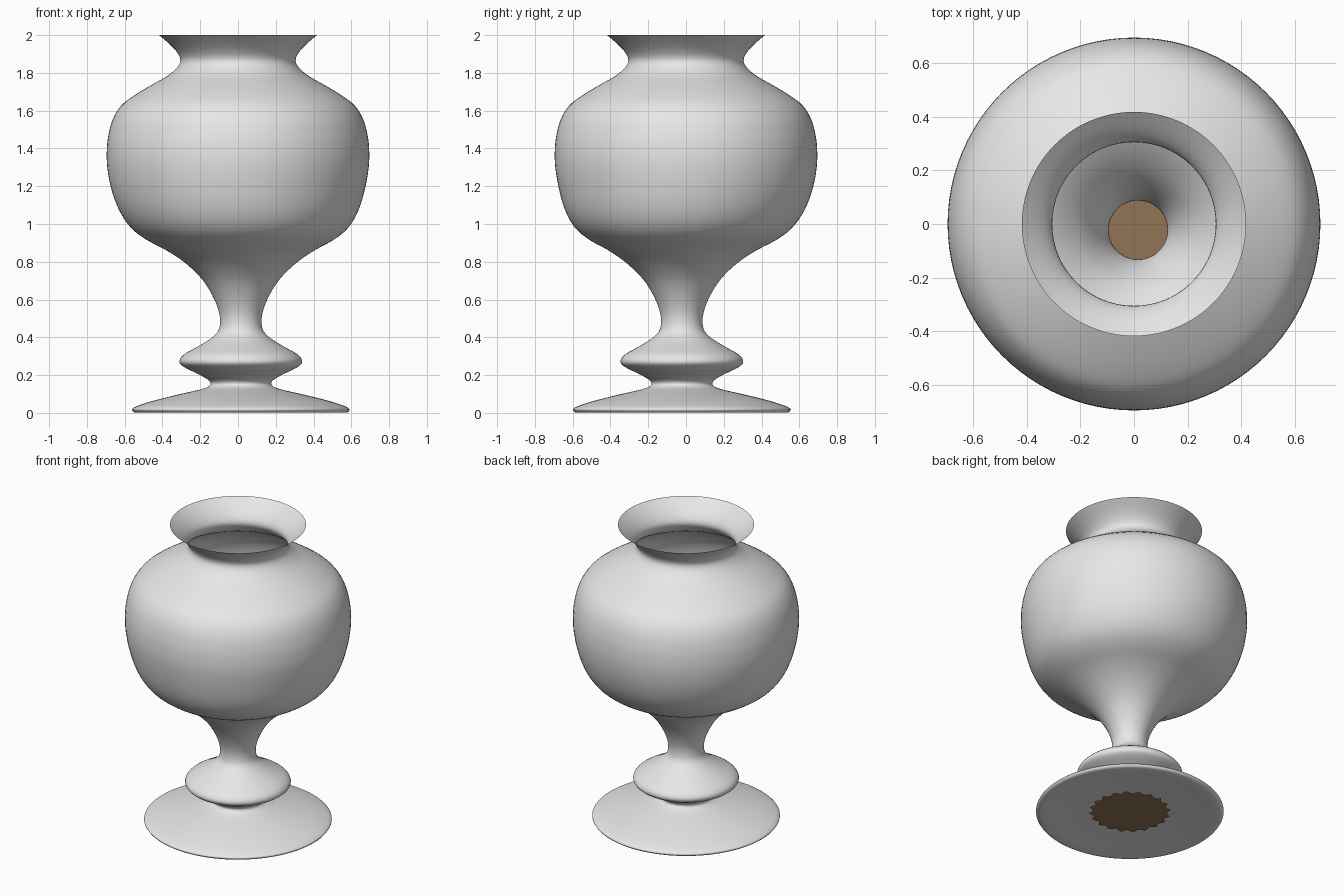
import bpy, bmesh, math
from mathutils import Vector

if "Cube" in bpy.data.objects:
    bpy.data.objects.remove(bpy.data.objects["Cube"])


def material(name, rgb):
    m = bpy.data.materials.new(name)
    m.diffuse_color = (*rgb, 1)
    m.use_nodes = True
    m.node_tree.nodes["Principled BSDF"].inputs["Base Color"].default_value = m.diffuse_color
    return m


GREY = material("pale grey", (0.8, 0.8, 0.8))
BROWN = material("dull brown", (0.288, 0.178, 0.091))
SEG = 96

# Outline of the thin shell (radius, height), from underside to rim
PROFILE = [
    (0.21, 0.02), (0.40, 0.012), (0.545, 0.001), (0.574, 0.012), (0.572, 0.024),
    (0.54, 0.04), (0.45, 0.068), (0.32, 0.1), (0.21, 0.125), (0.165, 0.145),
    (0.168, 0.17), (0.215, 0.2), (0.305, 0.245), (0.325, 0.275), (0.30, 0.31),
    (0.23, 0.35), (0.165, 0.39), (0.122, 0.43), (0.11, 0.475), (0.115, 0.53),
    (0.14, 0.6), (0.185, 0.68), (0.24, 0.745), (0.315, 0.81), (0.40, 0.865),
    (0.485, 0.91), (0.555, 0.96), (0.605, 1.02), (0.645, 1.1), (0.675, 1.2),
    (0.692, 1.3), (0.695, 1.38), (0.688, 1.46), (0.665, 1.55), (0.62, 1.625),
    (0.55, 1.68), (0.46, 1.735), (0.38, 1.78), (0.325, 1.825), (0.305, 1.865),
    (0.32, 1.905), (0.36, 1.95), (0.418, 2.0)]


def smooth_curve(pts, steps=3):
    """Catmull-Rom curve through the points."""
    p = [Vector(q) for q in pts]
    p = [2 * p[0] - p[1]] + p + [2 * p[-1] - p[-2]]
    out = []
    for a, b, c, d in zip(p, p[1:], p[2:], p[3:]):
        for i in range(steps):
            t = i / steps
            out.append(0.5 * (2 * b + (c - a) * t + (2 * a - 5 * b + 4 * c - d) * t ** 2
                              + (3 * b - a - 3 * c + d) * t ** 3))
    return out + [p[-2]]


def centre(z):
    """The foot and stem sit slightly off the axis of the bowl."""
    k = min(max((1.25 - z) / 0.5, 0), 1)
    k = k * k * (3 - 2 * k)
    return 0.015 * k, -0.022 * k


def finish(bm, name, mat):
    me = bpy.data.meshes.new(name)
    bm.to_mesh(me)
    bm.free()
    me.materials.append(mat)
    ob = bpy.data.objects.new(name, me)
    bpy.context.collection.objects.link(ob)
    return ob


# Vase shell
bm = bmesh.new()
rings = []
for r, z in smooth_curve(PROFILE):
    cx, cy = centre(z)
    rings.append([bm.verts.new((cx + r * math.cos(a), cy + r * math.sin(a), max(z, 0)))
                  for a in (2 * math.pi * i / SEG for i in range(SEG))])
for lo, hi in zip(rings, rings[1:]):
    for i in range(SEG):
        j = (i + 1) % SEG
        f = bm.faces.new((lo[i], lo[j], hi[j], hi[i]))
        f.smooth = True
finish(bm, "vase_shell", GREY)

# Brown jagged patch closing the underside, also seen down through the stem
bm = bmesh.new()
cx, cy = centre(0)
TIPS = 20
hub = bm.verts.new((cx, cy, 0.013))
edge = []
for i in range(2 * TIPS):
    r = 0.252 if i % 2 else 0.225
    a = math.pi * i / TIPS
    edge.append(bm.verts.new((cx + r * math.cos(a), cy + r * math.sin(a), 0.013)))
for i in range(2 * TIPS):
    bm.faces.new((hub, edge[(i + 1) % (2 * TIPS)], edge[i]))
finish(bm, "base_patch", BROWN)
